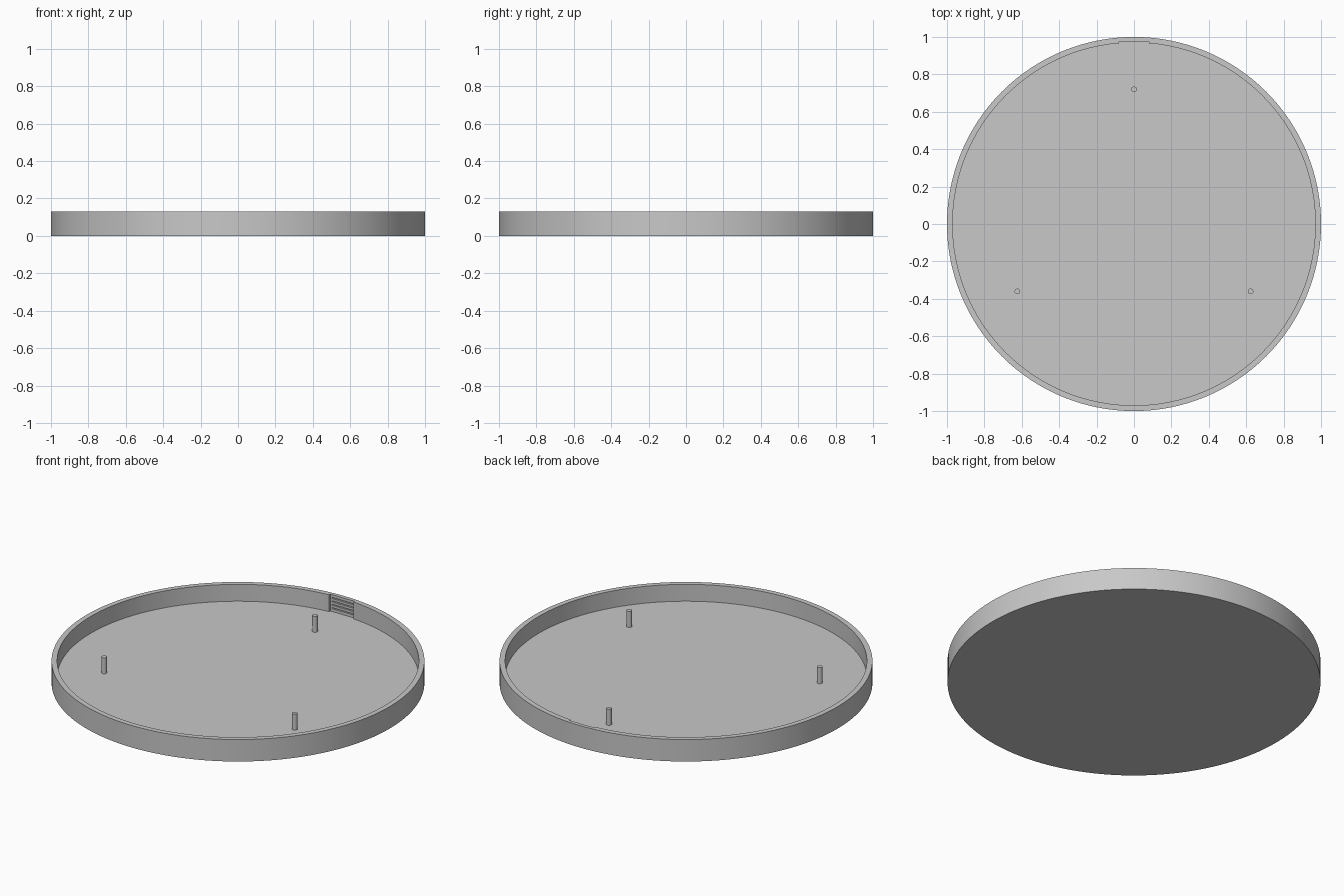
import bpy
import math

if "Cube" in bpy.data.objects:
    bpy.data.objects.remove(bpy.data.objects["Cube"], do_unlink=True)

HEIGHT, FLOOR = 0.13, 0.03
OUTER, INNER = 1.0, 0.97

grey = bpy.data.materials.new("plain grey")
grey.use_nodes = True
colour = (0.58, 0.58, 0.58, 1)
grey.diffuse_color = colour
grey.node_tree.nodes["Principled BSDF"].inputs["Base Color"].default_value = colour


def cylinder(name, radius, bottom, top, sides, x=0, y=0):
    bpy.ops.mesh.primitive_cylinder_add(
        vertices=sides, radius=radius, depth=top - bottom,
        location=(x, y, (bottom + top) / 2))
    ob = bpy.context.object
    ob.name = name
    ob.data.materials.append(grey)
    return ob


def box(name, size, centre):
    bpy.ops.mesh.primitive_cube_add(size=1, location=centre)
    ob = bpy.context.object
    ob.name = name
    ob.scale = size
    bpy.ops.object.transform_apply(location=False, rotation=False, scale=True)
    ob.data.materials.append(grey)
    return ob


def cut(target, cutter):
    cutter.hide_render = True
    mod = target.modifiers.new("cut", 'BOOLEAN')
    mod.operation, mod.solver, mod.object = 'DIFFERENCE', 'EXACT', cutter
    bpy.context.view_layer.objects.active = target
    bpy.ops.object.modifier_apply(modifier=mod.name)
    bpy.data.objects.remove(cutter, do_unlink=True)


def smooth(ob):
    bpy.ops.object.select_all(action='DESELECT')
    ob.select_set(True)
    bpy.context.view_layer.objects.active = ob
    bpy.ops.object.shade_smooth_by_angle(angle=math.radians(30))


# Round shallow tray with a thin rim
tray = cylinder("tray", OUTER, 0, HEIGHT, 128)
cut(tray, cylinder("tray_hollow", INNER, FLOOR, HEIGHT + 0.1, 128))

# Flat pad let into the inside of the back wall
cut(tray, box("pad_cutter", (0.16, 0.077, 0.2), (0, 0.9385, FLOOR + 0.1)))

# Thin horizontal grooves in the pad
for i in range(4):
    cut(tray, box("groove_cutter", (0.14, 0.04, 0.006), (0, 0.968, 0.05 + 0.02 * i)))
smooth(tray)

# Three locating pegs, evenly spaced
for i, name in enumerate(("back_peg", "right_peg", "left_peg")):
    a = math.radians(90 + 120 * i)
    smooth(cylinder(name, 0.015, FLOOR - 0.005, 0.125, 24,
                    0.72 * math.cos(a), 0.72 * math.sin(a)))
